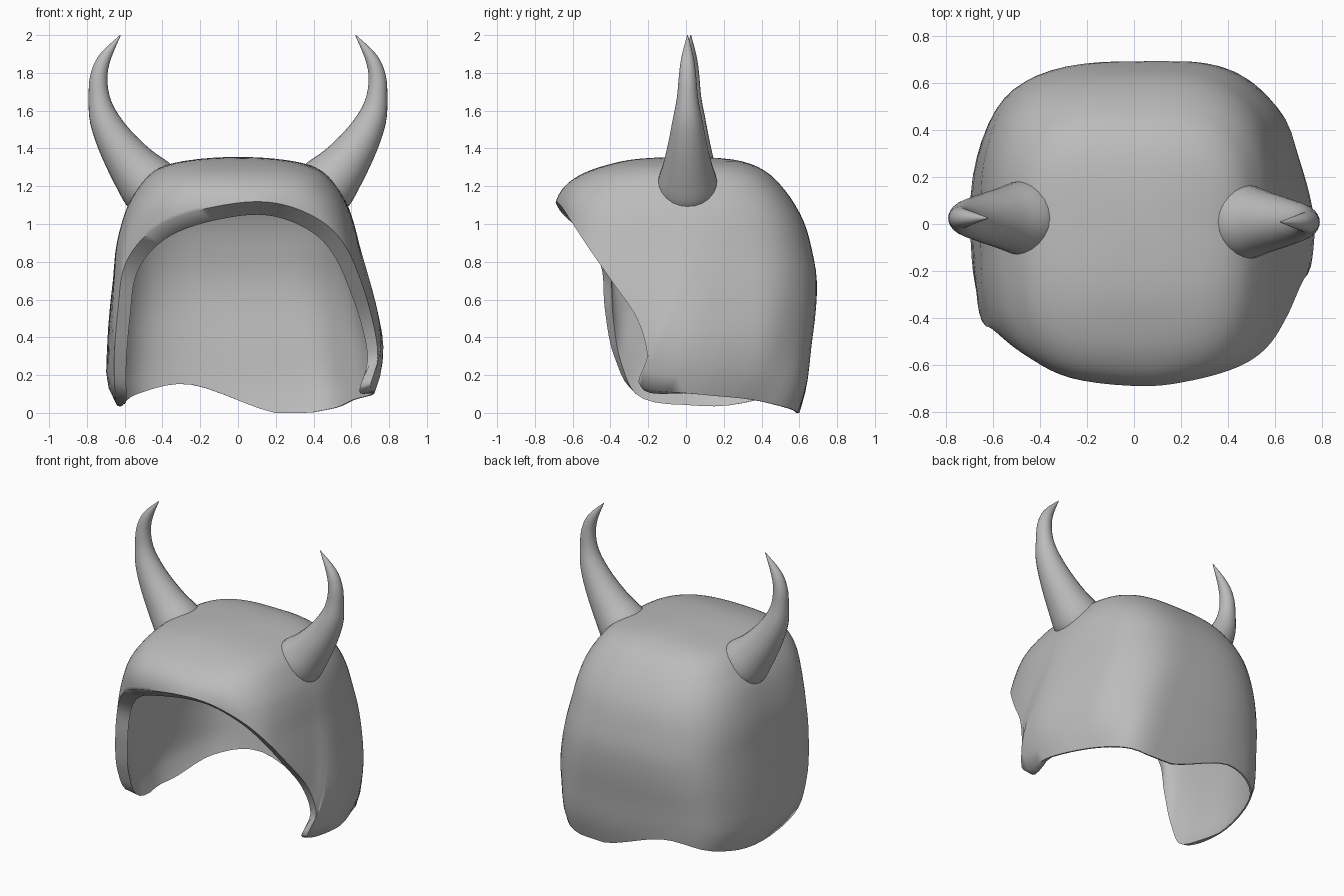
import bpy, bmesh
from math import sin, cos, atan2, sqrt, tau, radians
from mathutils import Vector

cube = bpy.data.objects.get("Cube")
if cube:
    bpy.data.objects.remove(cube)

grey = bpy.data.materials.new("plain grey")
grey.use_nodes = True
grey.diffuse_color = (0.5, 0.5, 0.5, 1)
bsdf = next(n for n in grey.node_tree.nodes if n.type == "BSDF_PRINCIPLED")
bsdf.inputs["Base Color"].default_value = grey.diffuse_color


def spline(a, b, c, d, u):
    """Smooth curve from b to c, with neighbours a and d."""
    return b + (c - a) * (u / 2) + (a * 2 - b * 5 + c * 4 - d) * (u * u / 2) \
        + (b * 3 - a - c * 3 + d) * (u ** 3 / 2)


def add_object(name, bm, angle):
    mesh = bpy.data.meshes.new(name)
    bm.to_mesh(mesh)
    bm.free()
    mesh.materials.append(grey)
    obj = bpy.data.objects.new(name, mesh)
    bpy.context.collection.objects.link(obj)
    bpy.ops.object.select_all(action="DESELECT")
    obj.select_set(True)
    bpy.context.view_layer.objects.active = obj
    bpy.ops.object.shade_smooth_by_angle(angle=radians(angle))


def loft(bm, start, rings, end):
    """Skin closed rings of points, with a point at each end."""
    rows = [[bm.verts.new(p) for p in ring] for ring in rings]
    first, last = bm.verts.new(start), bm.verts.new(end)
    count = len(rows[0])
    for i in range(count):
        j = (i + 1) % count
        bm.faces.new((first, rows[0][i], rows[0][j]))
        for up, low in zip(rows, rows[1:]):
            bm.faces.new((up[i], low[i], low[j], up[j]))
        bm.faces.new((rows[-1][i], last, rows[-1][j]))


# Helmet: half widths (left, right, back, front) at even steps down the dome
TOP = 1.355
HALF = [Vector(v) for v in (
    (0, 0, 0, 0), (.2, .2, .22, .25), (.37, .37, .35, .41),
    (.465, .465, .44, .55), (.525, .525, .51, .645), (.58, .58, .575, .69),
    (.62, .62, .63, .7), (.655, .65, .665, .7), (.7, .665, .69, .7),
    (.745, .685, .685, .68), (.775, .7, .66, .65), (.735, .7, .635, .62),
    (.6, .6, .58, .58))]

# Rim of the helmet, from the brow round by the left cheek and the back
RIM = [Vector(v) for v in (
    (.03, -.69, 1.115), (.25, -.665, 1.1), (.45, -.605, 1.01),
    (.57, -.52, .88), (.65, -.395, .7), (.71, -.26, .5), (.74, -.205, .3),
    (.7, -.24, .14), (.72, .05, .1), (.62, .35, .07), (.49, .56, .02),
    (.2, .6, 0), (-.25, .62, .15), (-.54, .5, .1), (-.63, .15, .035),
    (-.65, -.25, .1), (-.655, -.38, .3), (-.635, -.43, .55),
    (-.6, -.45, .78), (-.475, -.55, .95), (-.27, -.655, 1.055))]


def body(angle, q):
    """Point on the rounded-square dome at a heading and a depth step."""
    s = min(q * 10, 11.999)
    k = int(s)
    before = HALF[k - 1] if k else -HALF[1]
    after = HALF[min(k + 2, len(HALF) - 1)]
    left, right, back, front = spline(before, HALF[k], HALF[k + 1], after, s - k)
    dx, dy = sin(angle), -cos(angle)
    a = left if dx > 0 else right
    b = back if dy > 0 else front
    r = (abs(dx / a) ** 3 + abs(dy / b) ** 3) ** (-1 / 3)
    x, y = dx * r, dy * r
    # The left side narrows towards the back
    if x > 0:
        u = min(max((y + .05) / .42, 0), 1)
        x *= 1 - .12 * q * q * u * u * (3 - 2 * u)
    return Vector((x, y, TOP - q * q))


STEPS, ROWS = 5, 30
outer = [[] for _ in range(ROWS)]
inner = [[] for _ in range(ROWS)]
n = len(RIM)
for c in range(n * STEPS):
    k, u = c // STEPS, (c % STEPS) / STEPS
    edge = spline(RIM[k - 1], RIM[k], RIM[(k + 1) % n], RIM[(k + 2) % n], u)
    edge.z = max(edge.z, 0)
    heading = atan2(edge.x, -edge.y) % tau
    even = tau * c / (n * STEPS)
    crown = heading * .3 + even * .7
    depth = sqrt(TOP - edge.z)
    fix = edge - body(heading, depth)
    brow = sqrt(max(0, cos(heading)))
    for row in range(ROWS):
        t = (row + 1) / ROWS
        p = body(crown + (heading - crown) * t ** 3, depth * t) + fix * t ** 4
        # The inside follows the outside and meets it in a lip
        lip = t ** 9
        inward = Vector((-p.x, -p.y, 0))
        size = inward.length
        move = .016 * t * (1 - lip) + (.01 + .09 * brow) * lip
        q = p + inward / size * min(move, size * .5)
        q.z -= .016 * (1 - t) + .07 * brow * brow * lip
        outer[row].append(p)
        inner[row].append(q)

bm = bmesh.new()
loft(bm, (0, 0, TOP), outer + inner[::-1], (0, 0, TOP - .016))
add_object("helmet_shell", bm, 60)

# Horns: x, height and radius along the curved centre line
HORN = [Vector(v) for v in (
    (.42, 1.15, .14), (.47, 1.205, .16), (.56, 1.31, .13), (.65, 1.44, .1),
    (.71, 1.56, .077), (.735, 1.67, .056), (.737, 1.78, .046),
    (.705, 1.88, .033), (.622, 2, .002))]
SIDES = 24


def horn(name, side, lean):
    line = []
    for k in range(len(HORN) - 1):
        a, d = HORN[max(k - 1, 0)], HORN[min(k + 2, len(HORN) - 1)]
        line += [spline(a, HORN[k], HORN[k + 1], d, i / 4) for i in range(4)]
    line.append(HORN[-1])
    rings = []
    for i, p in enumerate(line):
        along = line[min(i + 1, len(line) - 1)] - line[max(i - 1, 0)]
        along = Vector((along.x, along.y)).normalized()
        ring = []
        for j in range(SIDES):
            across = p.z * cos(tau * j / SIDES)
            ring.append((side * (p.x + along.y * across),
                         lean + p.z * sin(tau * j / SIDES),
                         p.y - along.x * across))
        rings.append(ring)
    base, tip = line[0], line[-1]
    bm = bmesh.new()
    loft(bm, (side * base.x, lean, base.y), rings, (side * tip.x, lean, tip.y))
    bmesh.ops.recalc_face_normals(bm, faces=bm.faces)
    add_object(name, bm, 50)


horn("left_horn", 1, .008)
horn("right_horn", -1, .025)
